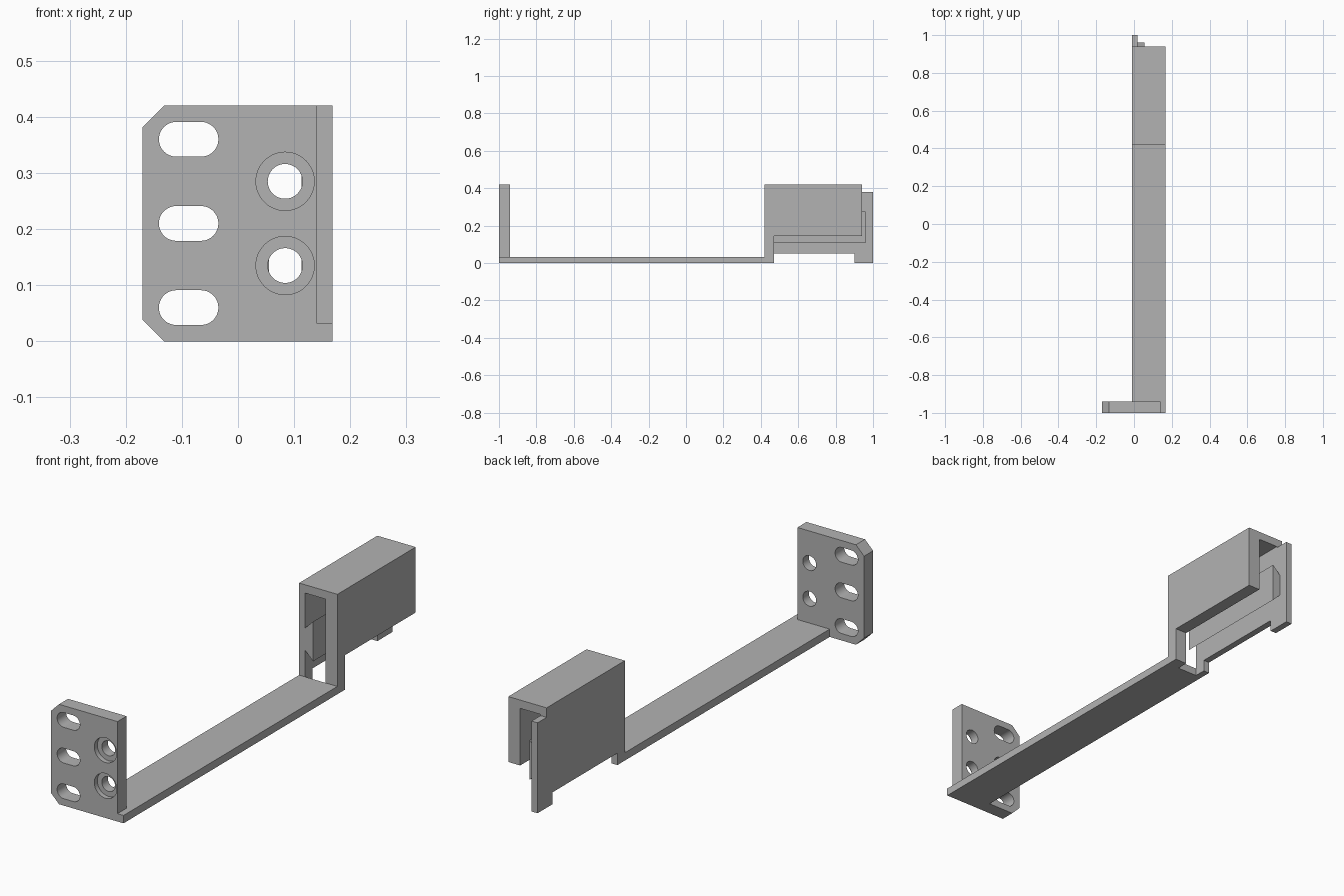
import bpy
import bmesh
import math

cube = bpy.data.objects.get("Cube")
if cube:
    bpy.data.objects.remove(cube, do_unlink=True)

grey = bpy.data.materials.new("plain_grey")
grey.use_nodes = True
grey.diffuse_color = (0.45, 0.45, 0.45, 1)
grey.node_tree.nodes["Principled BSDF"].inputs["Base Color"].default_value = grey.diffuse_color


def prism(name, axis, profile, start, end):
    """Extrude a closed profile: (y, z) along x, or (x, z) along y."""
    def place(a, b, depth):
        return (depth, a, b) if axis == "x" else (a, depth, b)
    bm = bmesh.new()
    face = bm.faces.new([bm.verts.new(place(a, b, start)) for a, b in profile])
    extruded = bmesh.ops.extrude_face_region(bm, geom=[face])["geom"]
    shift = place(0, 0, end - start)
    bmesh.ops.translate(bm, vec=shift,
                        verts=[g for g in extruded if isinstance(g, bmesh.types.BMVert)])
    bmesh.ops.recalc_face_normals(bm, faces=bm.faces)
    mesh = bpy.data.meshes.new(name)
    bm.to_mesh(mesh)
    bm.free()
    mesh.materials.append(grey)
    obj = bpy.data.objects.new(name, mesh)
    bpy.context.collection.objects.link(obj)
    return obj


def rect(a0, b0, a1, b1):
    return [(a0, b0), (a1, b0), (a1, b1), (a0, b1)]


def slot(x, z, radius, half_length=0.0, steps=24):
    """Rounded slot outline; a circle when half_length is zero."""
    points = []
    for side, first in ((1, -math.pi / 2), (-1, math.pi / 2)):
        for i in range(steps + (1 if half_length else 0)):
            t = first + math.pi * i / steps
            points.append((x + side * half_length + radius * math.cos(t),
                           z + radius * math.sin(t)))
    return points


def cut(target, cutters):
    for cutter in cutters:
        mod = target.modifiers.new("cut", "BOOLEAN")
        mod.operation = "DIFFERENCE"
        mod.solver = "EXACT"
        mod.object = cutter
    bpy.context.view_layer.update()
    graph = bpy.context.evaluated_depsgraph_get()
    mesh = bpy.data.meshes.new_from_object(target.evaluated_get(graph))
    target.modifiers.clear()
    target.data = mesh
    for cutter in cutters:
        bpy.data.objects.remove(cutter, do_unlink=True)


# Shared dimensions
LEFT, RIGHT = 0.168, -0.01
BAR_TOP, TOP = 0.033, 0.42
FRONT, BACK = 0.42, 0.94
RIGHT_INNER, LEFT_INNER = 0.018, 0.113

# Mounting plate with chamfered corners, resting over the bar
plate = prism("mounting_plate", "y", [
    (-0.132, 0), (RIGHT, 0), (RIGHT, BAR_TOP), (0.14, BAR_TOP), (0.14, TOP),
    (-0.132, TOP), (-0.17, 0.382), (-0.17, 0.038)], -1, -0.94)

# Slots, screw holes and their counterbores
cutters = [prism("slot_cutter", "y", slot(-0.088, z, 0.031, 0.022), -1.1, -0.9)
           for z in (0.06, 0.21, 0.36)]
for z in (0.135, 0.285):
    cutters.append(prism("hole_cutter", "y", slot(0.084, z, 0.031), -1.1, -0.9))
    cutters.append(prism("counterbore_cutter", "y", slot(0.084, z, 0.052), -1.1, -0.98))
cut(plate, cutters)
bpy.context.view_layer.objects.active = plate
plate.select_set(True)
bpy.ops.object.shade_smooth_by_angle(angle=math.radians(30))
plate.select_set(False)

# Long flat bar
prism("connecting_bar", "x", rect(-1, 0, FRONT, BAR_TOP), RIGHT, LEFT)

# Open housing: two side walls and a roof
prism("right_wall", "x", [
    (FRONT, 0), (0.47, 0), (0.47, 0.05), (0.9, 0.05), (0.9, 0), (1, 0),
    (1, 0.38), (BACK, 0.38), (BACK, TOP), (FRONT, TOP)], RIGHT, RIGHT_INNER)
prism("left_wall", "x", [
    (FRONT, 0), (0.47, 0), (0.47, 0.145), (BACK, 0.145), (BACK, TOP),
    (FRONT, TOP)], LEFT_INNER, LEFT)
prism("housing_roof", "y", rect(RIGHT_INNER, 0.385, LEFT_INNER, TOP), FRONT, BACK)

# Flared rail on the inside of the right wall
prism("dovetail_rail", "y", [
    (RIGHT_INNER, 0.145), (0.055, 0.108), (0.055, 0.275), (RIGHT_INNER, 0.238)],
    FRONT, 0.96)
